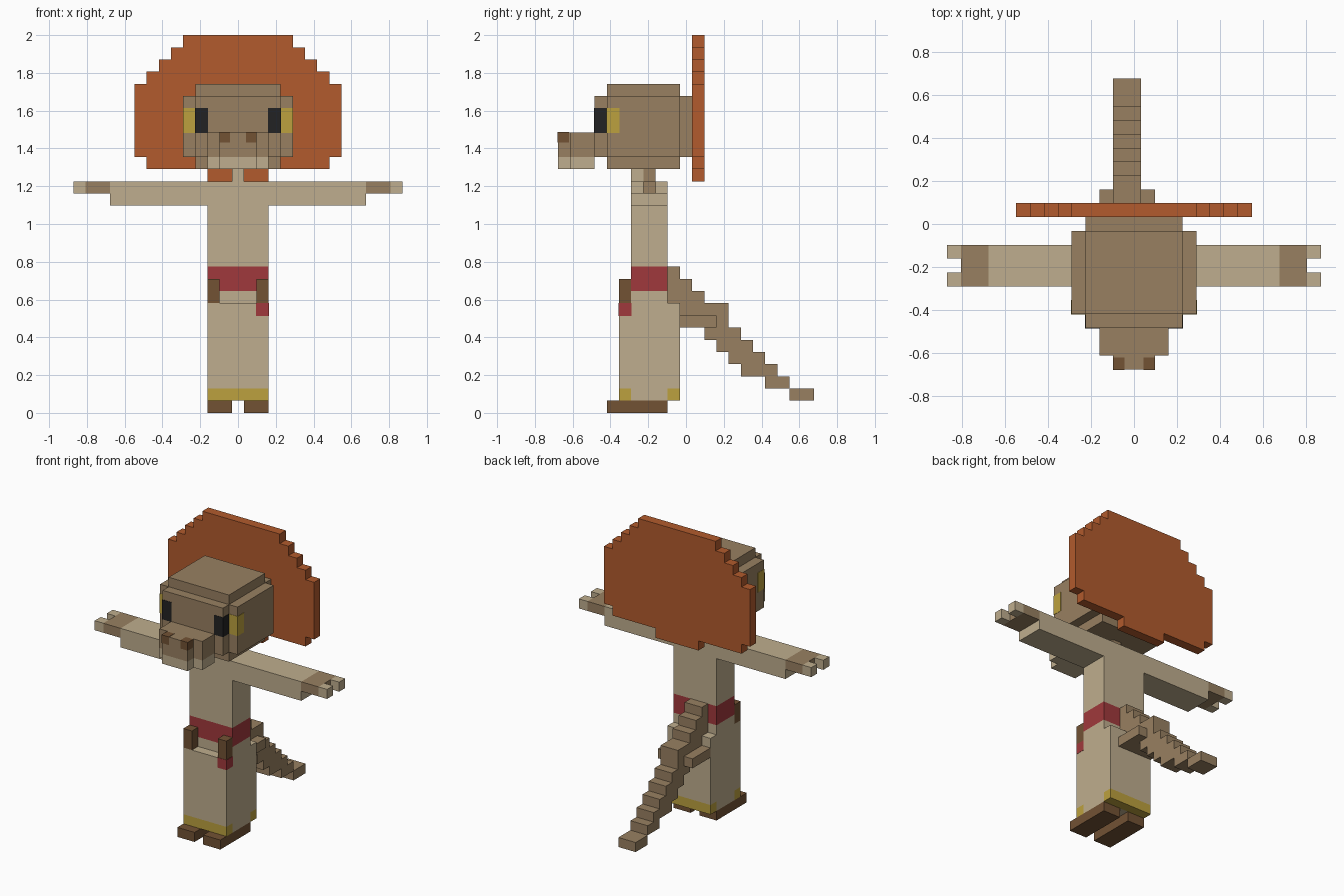
import bpy, bmesh

cube = bpy.data.objects.get("Cube")
if cube:
    bpy.data.objects.remove(cube, do_unlink=True)

U = 2 / 31  # one block


def material(name, r, g, b):
    lin = [((c / 255 + 0.055) / 1.055) ** 2.4 for c in (r, g, b)] + [1]
    m = bpy.data.materials.new(name)
    m.use_nodes = True
    m.diffuse_color = lin
    bsdf = m.node_tree.nodes["Principled BSDF"]
    bsdf.inputs["Base Color"].default_value = lin
    bsdf.inputs["Roughness"].default_value = 0.9
    return m


CREAM = material("cream cloth", 191, 174, 142)
BROWN = material("brown hide", 152, 128, 97)
ORANGE = material("orange frill", 178, 91, 45)
RED = material("red sash", 160, 57, 60)
DARK = material("dark leather", 114, 82, 52)
GOLD = material("gold", 188, 161, 62)
BLACK = material("black", 34, 34, 35)


def finish(name, bm, mat):
    bmesh.ops.recalc_face_normals(bm, faces=bm.faces)
    mesh = bpy.data.meshes.new(name)
    bm.to_mesh(mesh)
    bm.free()
    mesh.materials.append(mat)
    ob = bpy.data.objects.new(name, mesh)
    bpy.context.collection.objects.link(ob)
    return ob


def blocks(name, mat, boxes, grow=0.0):
    """Boxes given in blocks as (x0, x1, y0, y1, z0, z1)."""
    bm = bmesh.new()
    for b in boxes:
        lo = [(v - grow) * U for v in b[0::2]]
        hi = [(v + grow) * U for v in b[1::2]]
        verts = bmesh.ops.create_cube(bm, size=1)["verts"]
        for v in verts:
            v.co = [hi[i] if v.co[i] > 0 else lo[i] for i in range(3)]
    return finish(name, bm, mat)


def mirrored(boxes):
    return boxes + [(-b[1], -b[0], *b[2:]) for b in boxes]


# Frill: stepped half outline, mirrored and extruded
half = [(2.5, 19), (2.5, 20), (7.5, 20), (7.5, 21), (8.5, 21), (8.5, 27), (7.5, 27),
        (7.5, 28), (6.5, 28), (6.5, 29), (5.5, 29), (5.5, 30), (4.5, 30), (4.5, 31)]
outline = half + [(-x, z) for x, z in reversed(half)]
bm = bmesh.new()
face = bm.faces.new([bm.verts.new((x * U, 0.5 * U, z * U)) for x, z in outline])
ext = bmesh.ops.extrude_face_region(bm, geom=[face])["geom"]
bmesh.ops.translate(bm, vec=(0, U, 0),
                    verts=[g for g in ext if isinstance(g, bmesh.types.BMVert)])
finish("frill", bm, ORANGE)

# Head
blocks("head", BROWN, [(-3.5, 3.5, -7.5, 0.5, 21, 26),
                       (-4.5, 4.5, -6.5, -0.5, 21, 26),
                       (-3.5, 3.5, -6.5, -0.5, 20, 27)])
blocks("snout", BROWN, [(-2.5, 2.5, -9.5, -7.5, 21, 23),
                        (-1.5, 1.5, -10.5, -9.5, 21, 23)])
blocks("lower_jaw", CREAM, [(-2.5, 2.5, -9.5, -7.5, 20, 21),
                            (-1.5, 1.5, -10.5, -9.5, 20, 21)])
blocks("nostrils", DARK, mirrored([(0.7, 1.5, -10.5, -9.65, 22.2, 23)]), 0.03)
blocks("eye_whites", GOLD, mirrored([(3.5, 4.5, -6.5, -5.5, 23, 25)]), 0.03)
blocks("pupils", BLACK, mirrored([(2.5, 3.5, -7.5, -6.5, 23, 25)]), 0.03)

# Neck
blocks("throat", CREAM, [(-0.5, 0.5, -4.5, -3.5, 19, 20)])
blocks("nape", BROWN, [(-0.5, 0.5, -3.5, -2.5, 19, 20)])

# Torso, arms and hands
blocks("torso", CREAM, [(-2.5, 2.5, -4.5, -1.5, 12, 19)])
blocks("sleeves", CREAM, mirrored([(2.5, 10.5, -4.5, -1.5, 17, 19)]))
blocks("hands", BROWN, mirrored([(10.5, 12.5, -4.5, -1.5, 18, 19)]))
blocks("fingers", CREAM, mirrored([(12.5, 13.5, y, y + 1, 18, 19) for y in (-4.5, -2.5)]))

# Sash, pouches and robe skirt
blocks("sash", RED, [(-2.5, 2.5, -4.5, -1.5, 10, 12)])
blocks("pouches", DARK, mirrored([(1.5, 2.5, -5.5, -4.5, 9, 11)]))
blocks("sash_end", RED, [(1.5, 2.5, -5.5, -4.5, 8, 9)], 0.03)
blocks("skirt", CREAM, [(-2.5, 2.5, -5.5, -0.5, 2, 9),
                        (-2.5, 2.5, -4.5, -1.5, 9, 10),
                        (-2.5, 2.5, -4.5, -1.5, 1, 2)])
blocks("hem_trim", GOLD, [(-2.5, 2.5, y, y + 1, 1, 2) for y in (-5.5, -1.5)])
blocks("feet", DARK, mirrored([(0.5, 2.5, -6.5, -1.5, 0, 1)]))

# Tail: (bottom, top) of each one-block column going backwards
columns = [(9, 12), (7, 11), (7, 10), (6, 9), (5, 9), (4, 7),
           (3, 6), (3, 5), (2, 4), (2, 3), (1, 2), (1, 2)]
blocks("tail", BROWN, [(-1.5, 0.5, i - 1.5, i - 0.5, lo, hi)
                       for i, (lo, hi) in enumerate(columns)])
blocks("tail_base", BROWN, [(-2.5, 1.5, -0.5, 2.5, 7, 8)])
